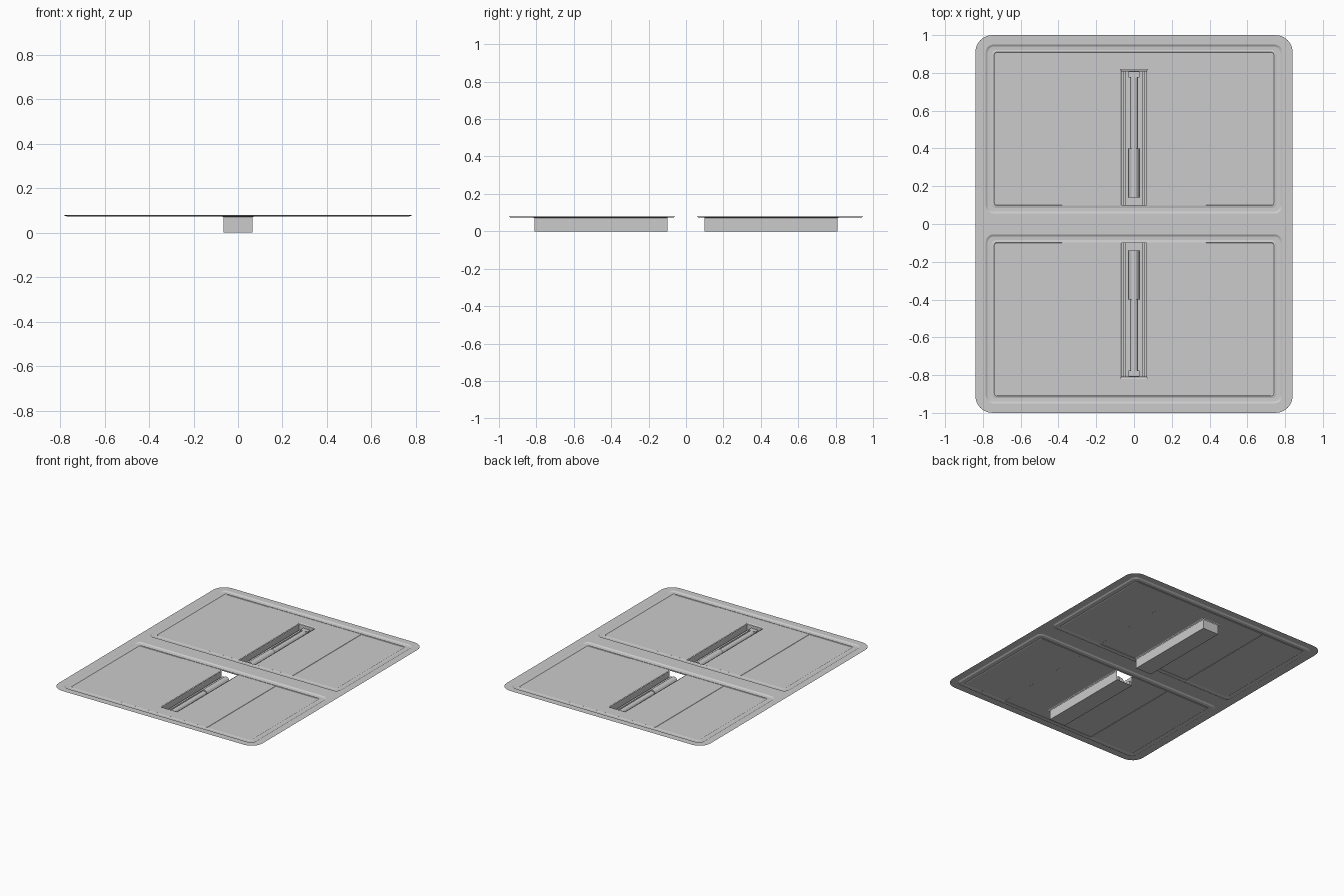
import bpy, bmesh
from math import sin, cos, pi

if "Cube" in bpy.data.objects:
    bpy.data.objects.remove(bpy.data.objects["Cube"])

SEG = 6


def loop(hx, y0, y1, z, r_far, r_near=None):
    """Counter-clockwise rounded rectangle, symmetric in x."""
    r_near = r_far if r_near is None else r_near
    corners = [(hx, y1, r_far, 1, 1), (-hx, y1, r_far, -1, 1),
               (-hx, y0, r_near, -1, -1), (hx, y0, r_near, 1, -1)]
    pts = []
    for k, (x, y, r, sx, sy) in enumerate(corners):
        for i in range(SEG + 1):
            a = (k + i / SEG) * pi / 2
            pts.append((x - sx * r + r * cos(a), y - sy * r + r * sin(a), z))
    return pts


def finish(name, bm):
    """Make an object and mirror it to the other half of the model."""
    bmesh.ops.remove_doubles(bm, verts=bm.verts, dist=1e-5)
    me = bpy.data.meshes.new(name)
    bm.to_mesh(me)
    bm.free()
    ob = bpy.data.objects.new(name, me)
    bpy.context.collection.objects.link(ob)
    mod = ob.modifiers.new("Mirror", 'MIRROR')
    mod.use_axis = (False, True, False)
    mod.merge_threshold = 1e-4
    return ob


def nested(name, loops, fill=False):
    """Surface bridging a series of loops from outside to inside."""
    bm = bmesh.new()
    rings = [[bm.verts.new(p) for p in l] for l in loops]
    for a, b in zip(rings, rings[1:]):
        for i in range(len(a)):
            j = (i + 1) % len(a)
            bm.faces.new((a[i], a[j], b[j], b[i]))
    if fill:
        bm.faces.new(rings[-1])
    return finish(name, bm)


def box(name, x0, x1, y0, y1, z0, z1):
    bm = bmesh.new()
    bmesh.ops.create_cube(bm, size=1)
    for v in bm.verts:
        v.co = ((x0 + x1) / 2 + v.co.x * (x1 - x0), (y0 + y1) / 2 + v.co.y * (y1 - y0),
                (z0 + z1) / 2 + v.co.z * (z1 - z0))
    return finish(name, bm)


# flat rim, sloped recess wall and narrow groove around the panels
nested("rim_and_recess", [
    loop(0.84, 0.0, 1.0, 0.08, 0.09, 0.0),
    loop(0.785, 0.055, 0.95, 0.08, 0.04),
    loop(0.775, 0.065, 0.94, 0.074, 0.035),
    loop(0.755, 0.085, 0.922, 0.073, 0.025),
    loop(0.74, 0.097, 0.911, 0.076, 0.015),
    loop(0.735, 0.100, 0.907, 0.073, 0.012),
])

# side panels
for s, side in ((-1, "left"), (1, "right")):
    bm = bmesh.new()
    xs = sorted((s * 0.38, s * 0.735))
    bm.faces.new([bm.verts.new((x, y, 0.073)) for x, y in
                  ((xs[0], 0.1), (xs[1], 0.1), (xs[1], 0.907), (xs[0], 0.907))])
    finish(side + "_panel", bm)

# middle panel with the slot opening
nested("middle_panel", [
    loop(0.382, 0.097, 0.911, 0.0725, 0.0),
    loop(0.38, 0.099, 0.909, 0.075, 0.0),
    loop(0.075, 0.0995, 0.82, 0.075, 0.0),
    loop(0.067, 0.0998, 0.812, 0.07, 0.0),
])

# hanging channel, open toward the centre and closed at the far end
bm = bmesh.new()
prof = [(-0.065, 0.07), (-0.065, 0.0), (0.065, 0.0), (0.065, 0.07)]
near = [bm.verts.new((x, 0.1, z)) for x, z in prof]
far = [bm.verts.new((x, 0.81, z)) for x, z in prof]
for i in range(3):
    bm.faces.new((near[i], near[i + 1], far[i + 1], far[i]))
bm.faces.new(far[::-1])
finish("channel", bm)

# rails along the channel walls
for s, side in ((-1, "left"), (1, "right")):
    x0, x1 = sorted((s * 0.042, s * 0.056))
    box(side + "_rail", x0, x1, 0.1, 0.81, 0.0, 0.03)

# stepped strut lying in the channel
bm = bmesh.new()
rings = []
for y, r in ((0.14, 0.028), (0.4, 0.028), (0.4, 0.021), (0.78, 0.021)):
    rings.append([bm.verts.new((r * cos(i * pi / 8), y, 0.03 + r * sin(i * pi / 8)))
                  for i in range(16)])
    y += 0.001
for a, b in zip(rings, rings[1:]):
    for i in range(16):
        j = (i + 1) % 16
        bm.faces.new((a[i], b[i], b[j], a[j]))
bm.faces.new(rings[0])
bm.faces.new(rings[-1][::-1])
bmesh.ops.recalc_face_normals(bm, faces=bm.faces)
finish("strut", bm)
box("strut_mount", -0.028, 0.028, 0.775, 0.808, 0.0, 0.05)
